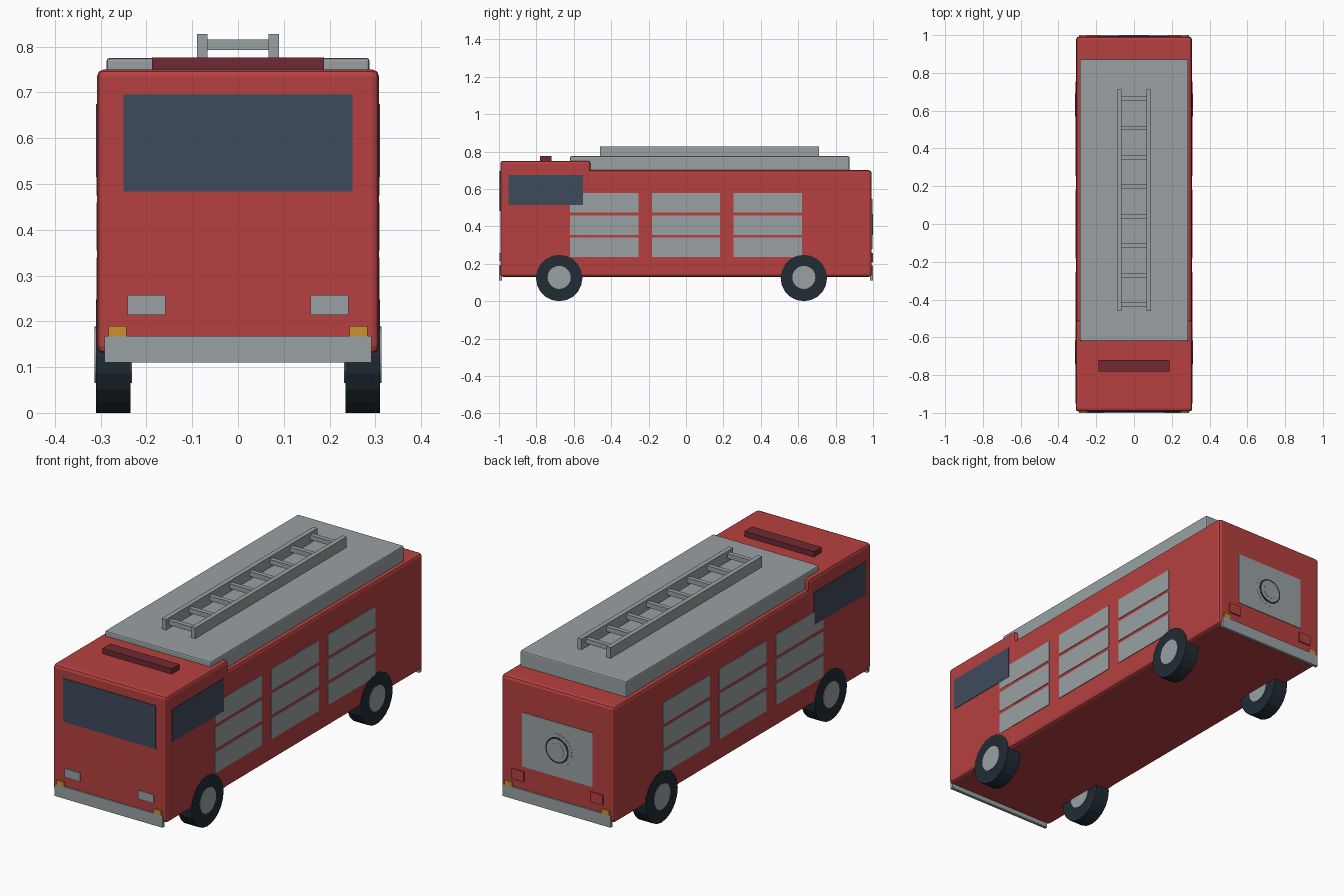
import bpy, math

cube = bpy.data.objects.get("Cube")
if cube:
    bpy.data.objects.remove(cube, do_unlink=True)


def material(name, r, g, b):
    m = bpy.data.materials.new(name)
    m.use_nodes = True
    m.diffuse_color = (r, g, b, 1)
    m.node_tree.nodes["Principled BSDF"].inputs["Base Color"].default_value = (r, g, b, 1)
    return m


RED = material("fire red", 0.473, 0.051, 0.051)
GREY = material("metal grey", 0.319, 0.356, 0.367)
GLASS = material("window blue", 0.048, 0.069, 0.109)
DARK_RED = material("beacon dark red", 0.156, 0.023, 0.032)
AMBER = material("indicator amber", 0.61, 0.28, 0.03)
RUBBER = material("tyre black", 0.015, 0.025, 0.034)


def box(name, mat, x, y, z, bevel=0, segments=2):
    """Box between the limits given on each axis."""
    limits = (x, y, z)
    bpy.ops.mesh.primitive_cube_add(size=1, location=[(a + b) / 2 for a, b in limits])
    ob = bpy.context.object
    ob.name = name
    ob.scale = [b - a for a, b in limits]
    bpy.ops.object.transform_apply(location=False, rotation=False, scale=True)
    ob.data.materials.append(mat)
    if bevel:
        mod = ob.modifiers.new("Bevel", "BEVEL")
        mod.width = bevel
        mod.segments = segments
    return ob


def pair(name, mat, x, y, z, bevel=0):
    """The same box on the left and on the right."""
    box("left_" + name, mat, x, y, z, bevel)
    box("right_" + name, mat, (-x[1], -x[0]), y, z, bevel)


def disc(name, mat, radius, depth, location, axis, sides=24):
    turn = (0, math.pi / 2, 0) if axis == "x" else (math.pi / 2, 0, 0)
    bpy.ops.mesh.primitive_cylinder_add(vertices=sides, radius=radius, depth=depth,
                                        location=location, rotation=turn)
    ob = bpy.context.object
    ob.name = name
    ob.data.materials.append(mat)
    bpy.ops.object.shade_smooth_by_angle(angle=math.radians(15))
    return ob


# Bodywork
box("body", RED, (-0.306, 0.306), (-0.98, 0.993), (0.13, 0.70), 0.015)
box("cab", RED, (-0.308, 0.308), (-0.993, -0.51), (0.13, 0.75), 0.015)
box("roof_deck", GREY, (-0.287, 0.287), (-0.62, 0.873), (0.69, 0.775), 0.006)
box("beacon_bar", DARK_RED, (-0.188, 0.188), (-0.78, -0.72), (0.745, 0.776))

# Cab windows
box("windscreen", GLASS, (-0.25, 0.25), (-0.996, -0.99), (0.483, 0.695))
pair("cab_window", GLASS, (0.303, 0.3105), (-0.95, -0.55), (0.515, 0.675))

# Locker shutters
for column, y in enumerate((-0.62, -0.182, 0.255)):
    for row, z in enumerate((0.235, 0.355, 0.475)):
        pair(f"shutter_{column}_{row}", GREY, (0.303, 0.3093), (y, y + 0.365), (z, z + 0.104))

# Bumpers and indicators at both ends
for end, inner, outer in (("front", -0.985, -1.0), ("rear", 0.985, 1.0)):
    y = sorted((inner, outer))
    box(end + "_bumper", GREY, (-0.292, 0.292), y, (0.11, 0.168))
    pair(end + "_indicator", AMBER, (0.243, 0.283), y, (0.166, 0.19))
pair("headlight", GREY, (0.158, 0.241), (-0.998, -0.985), (0.214, 0.257))
pair("tail_light", RED, (0.18, 0.248), (0.985, 1.0), (0.207, 0.257))

# Rear panel with a hose reel
box("rear_panel", GREY, (-0.19, 0.19), (0.985, 0.996), (0.28, 0.545))
reel = (("reel_rim", GREY, 0.08, 0.9970), ("reel_groove", RUBBER, 0.063, 0.9980),
        ("reel_face", GREY, 0.055, 0.9990), ("reel_hub", GREY, 0.036, 1.0))
for name, mat, radius, face in reel:
    disc(name, mat, radius, 0.01, (0, face - 0.005, 0.41), "y", 32)

# Roof ladder
pair("ladder_rail", GREY, (0.067, 0.09), (-0.46, 0.712), (0.774, 0.827))
for i in range(8):
    y = -0.427 + i * 0.156
    box(f"ladder_rung_{i}", GREY, (-0.07, 0.07), (y - 0.011, y + 0.011), (0.792, 0.815))

# Wheels
for axle, y in (("front", -0.678), ("rear", 0.63)):
    for side, s in (("left", 1), ("right", -1)):
        disc(f"{axle}_{side}_tyre", RUBBER, 0.124, 0.075, (s * 0.2725, y, 0.124), "x", 20)
        disc(f"{axle}_{side}_hub", GREY, 0.062, 0.081, (s * 0.2725, y, 0.127), "x", 20)
